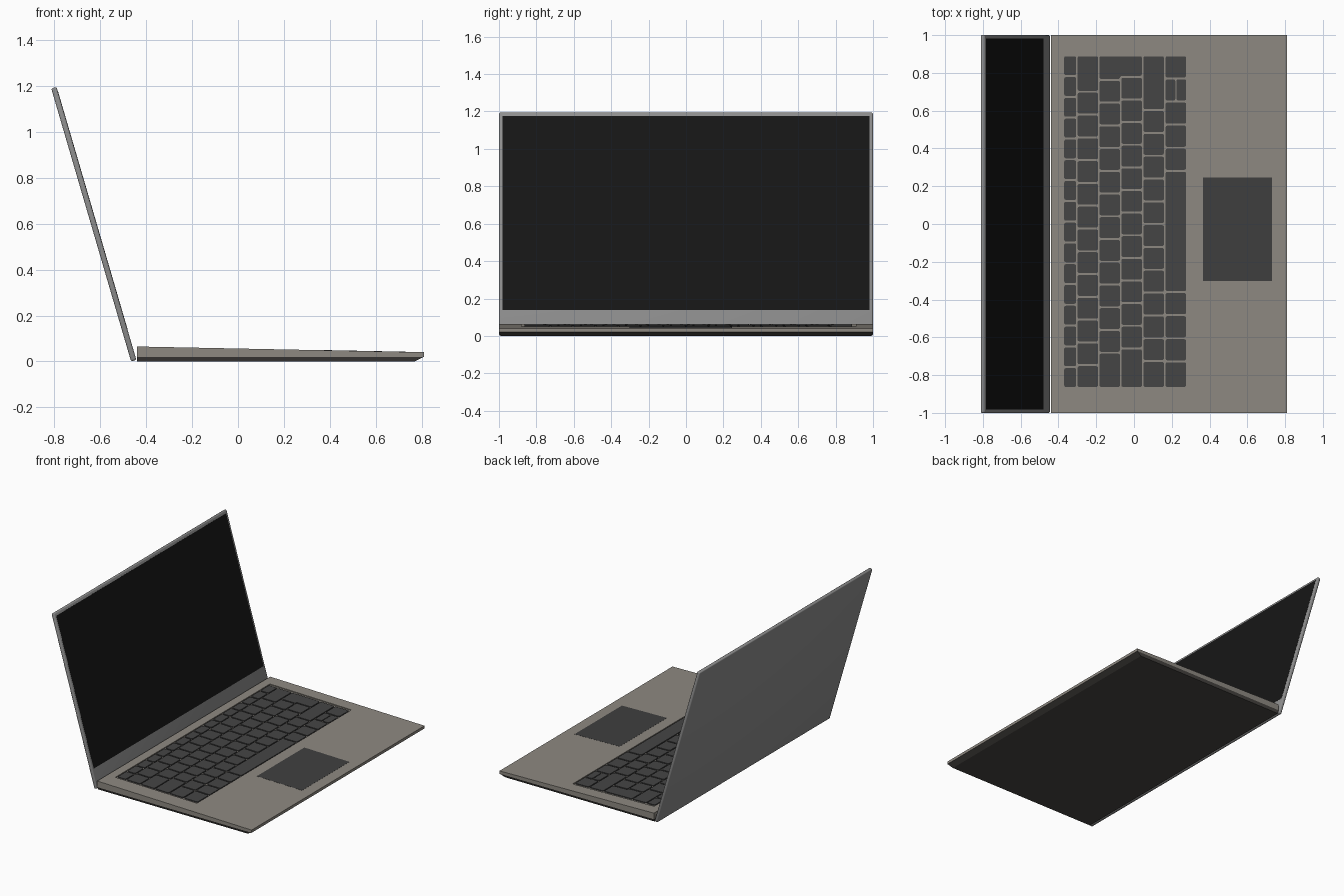
import bpy, bmesh, math
from mathutils import Matrix

if "Cube" in bpy.data.objects:
    bpy.data.objects.remove(bpy.data.objects["Cube"])

def material(name, r, g, b):
    m = bpy.data.materials.new(name)
    m.diffuse_color = (r, g, b, 1)
    m.use_nodes = True
    m.node_tree.nodes["Principled BSDF"].inputs["Base Color"].default_value = m.diffuse_color
    return m

DECK = material("warm_grey", 0.27, 0.25, 0.22)
LID = material("lid_grey", 0.27, 0.27, 0.27)
UNDER = material("under_grey", 0.065, 0.06, 0.055)
KEY = material("key_grey", 0.06, 0.06, 0.06)
PAD = material("pad_grey", 0.05, 0.05, 0.05)
GLASS = material("display_black", 0.008, 0.008, 0.008)

def make(name, bm, mat=None):
    bmesh.ops.recalc_face_normals(bm, faces=bm.faces)
    me = bpy.data.meshes.new(name)
    bm.to_mesh(me)
    bm.free()
    ob = bpy.data.objects.new(name, me)
    bpy.context.collection.objects.link(ob)
    if mat:
        me.materials.append(mat)
    return ob

def loft(bm, low, high):
    """Closed solid between two matching loops of 3D points."""
    a = [bm.verts.new(p) for p in low]
    b = [bm.verts.new(p) for p in high]
    n = len(a)
    bm.faces.new(a[::-1])
    bm.faces.new(b)
    for i in range(n):
        bm.faces.new((a[i], a[(i + 1) % n], b[(i + 1) % n], b[i]))
    return [bm.edges.get((a[i], b[i])) for i in range(n)]

def deck_z(x):
    return 0.065 - 0.02 * (x + 0.44)

def rect(x0, x1, y0, y1):
    return [(x0, y0), (x1, y0), (x1, y1), (x0, y1)]

def at(outline, z):
    return [(x, y, z) for x, y in outline]

def on_deck(bm, outline, lo, hi, corner=0):
    """Solid that follows the sloping deck, offsets measured from its surface."""
    sides = loft(bm, [(x, y, deck_z(x) + lo) for x, y in outline],
                 [(x, y, deck_z(x) + hi) for x, y in outline])
    if corner:
        bmesh.ops.bevel(bm, geom=sides, offset=corner, segments=2, profile=0.5, affect='EDGES')

# Underside tray with chamfered front and slightly inset sides
bm = bmesh.new()
loft(bm, at(rect(-0.44, 0.77, -0.99, 0.99), 0), at(rect(-0.44, 0.81, -1, 1), 0.02))
make("bottom_tray", bm, UNDER)

# Wedge-shaped deck
bm = bmesh.new()
deck_outline = rect(-0.44, 0.81, -1, 1)
loft(bm, at(deck_outline, 0.02), [(x, y, deck_z(x)) for x, y in deck_outline])
deck = make("keyboard_deck", bm, DECK)

# Keyboard well cut into the deck
bm = bmesh.new()
on_deck(bm, rect(-0.377, 0.283, -0.88, 0.908), -0.007, 0.03)
cutter = make("well_cutter", bm)
cutter.hide_render = True
cutter.hide_viewport = True
cut = deck.modifiers.new("well", 'BOOLEAN')
cut.object = cutter
cut.operation = 'DIFFERENCE'
cut.solver = 'EXACT'

# Keys: each row is (x0, x1, key widths from the left end)
GAP, LEFT, RIGHT = 0.010, -0.868, 0.893
rows = [
    (-0.370, -0.306, [1] * 16, RIGHT),
    (-0.299, -0.190, [1] * 13 + [1.6], RIGHT),
    (-0.183, -0.074, [1.55] + [1] * 12, 0.763),
    (-0.067, 0.042, [1.75] + [1] * 12, 0.779),
    (0.050, 0.159, [1.18] + [1] * 11 + [2.4], RIGHT),
    (0.167, 0.276, [1.15, 1, 1, 1, 5.25, 1, 1, 1, 0, 1], RIGHT),
]
bm = bmesh.new()

def key(outline):
    on_deck(bm, outline, -0.0075, -0.0005, 0.009)

for x0, x1, widths, end in rows:
    arrows = 0 in widths
    widths = [w or 1 for w in widths]
    unit = (end - LEFT) / sum(widths)
    y = LEFT
    for i, w in enumerate(widths):
        y0, y1 = y + GAP / 2, y + w * unit - GAP / 2
        y += w * unit
        if arrows and i == 8:
            # Half-height up and down arrows
            mid = (x0 + x1) / 2
            key(rect(x0, mid - 0.003, y0, y1))
            key(rect(mid + 0.003, x1, y0, y1))
        else:
            key(rect(x0, x1, y0, y1))
# Stepped enter key spanning two rows
key([(-0.183, 0.768), (-0.074, 0.768), (-0.074, 0.784), (0.042, 0.784),
     (0.042, 0.888), (-0.183, 0.888)])
make("keys", bm, KEY)

# Trackpad
bm = bmesh.new()
on_deck(bm, rect(0.365, 0.73, -0.302, 0.246), -0.003, 0.0007)
make("trackpad", bm, PAD)

# Lid and display, built upright then leaned back
LEAN = Matrix.Translation((-0.628, 0, 0.598)) @ Matrix.Rotation(math.radians(-16.3), 4, 'Y')

def slab(name, size, centre, mat, bevel=0):
    b = bmesh.new()
    bmesh.ops.create_cube(b, size=1, matrix=Matrix.Translation(centre) @ Matrix.Diagonal((*size, 1)))
    if bevel:
        bmesh.ops.bevel(b, geom=b.edges[:], offset=bevel, segments=3, profile=0.5, affect='EDGES')
    ob = make(name, b, mat)
    ob.matrix_world = LEAN
    return ob

lid = slab("lid", (0.024, 2, 1.239), (0, 0, 0), LID, 0.008)
slab("display", (0.003, 1.964, 1.081), (0.0112, 0, 0.0575), GLASS)

bpy.context.view_layer.objects.active = lid
lid.select_set(True)
bpy.ops.object.shade_smooth_by_angle(angle=math.radians(35))
